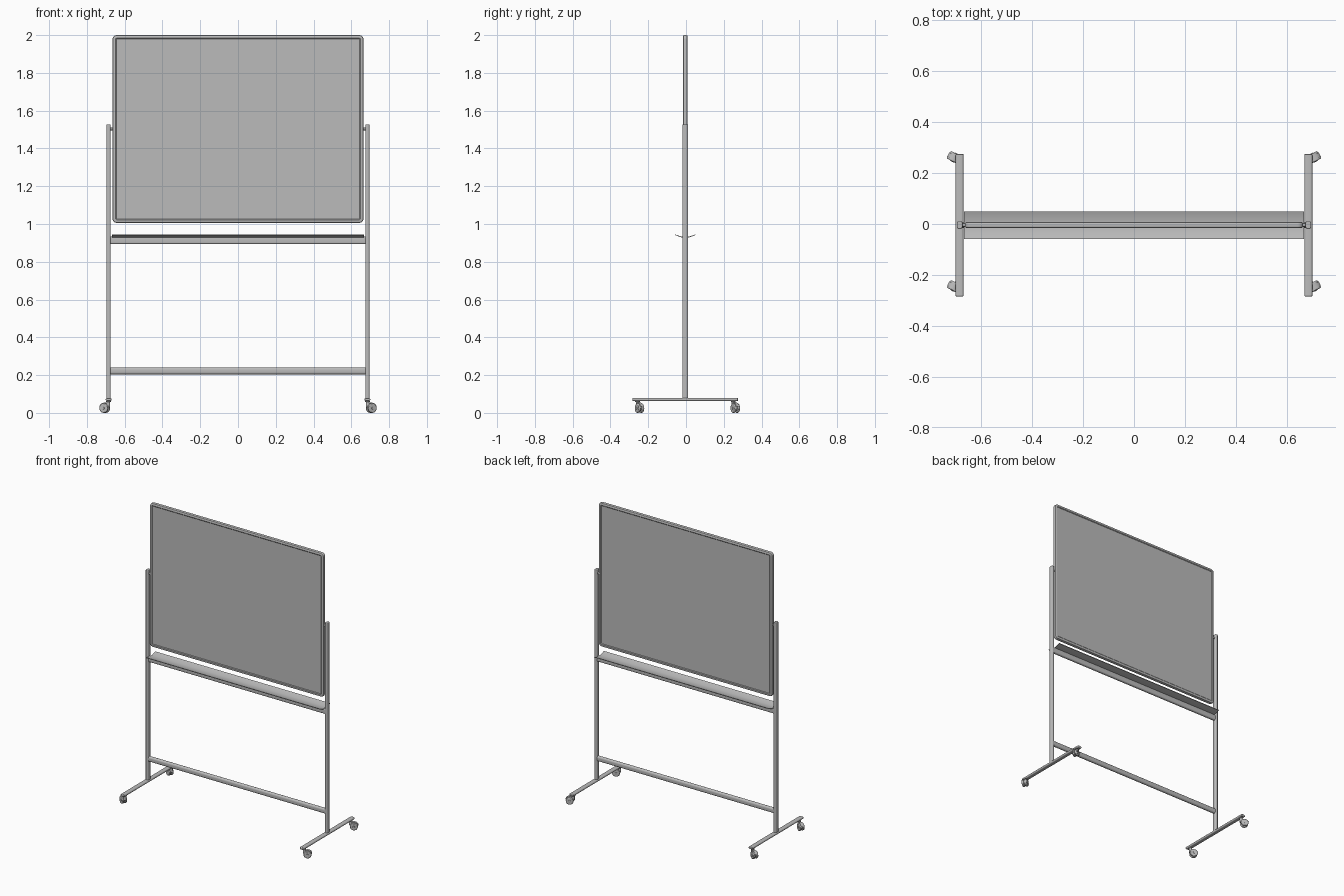
import bpy, bmesh, math
from mathutils import Vector, Matrix

cube = bpy.data.objects.get("Cube")
if cube:
    bpy.data.objects.remove(cube, do_unlink=True)

grey = bpy.data.materials.new("plain grey")
grey.use_nodes = True
COLOUR = (0.5, 0.5, 0.5, 1)
grey.diffuse_color = COLOUR
grey.node_tree.nodes["Principled BSDF"].inputs["Base Color"].default_value = COLOUR

CY = -0.004          # depth of the stand's middle plane
POST_X = 0.685


def finish(name, bm, bevel=0.0):
    bmesh.ops.recalc_face_normals(bm, faces=bm.faces)
    mesh = bpy.data.meshes.new(name)
    bm.to_mesh(mesh)
    bm.free()
    mesh.materials.append(grey)
    ob = bpy.data.objects.new(name, mesh)
    bpy.context.collection.objects.link(ob)
    bpy.ops.object.select_all(action="DESELECT")
    ob.select_set(True)
    bpy.context.view_layer.objects.active = ob
    bpy.ops.object.shade_smooth_by_angle(angle=math.radians(35))
    if bevel:
        mod = ob.modifiers.new("soft edges", "BEVEL")
        mod.width = bevel
        mod.segments = 2
        mod.limit_method = "ANGLE"
        mod.angle_limit = math.radians(50)
    return ob


def rounded_rect(w, h, r, steps=5):
    """Outline of a rounded rectangle, centred on the origin."""
    pts = []
    for i, (sx, sy) in enumerate([(1, 1), (-1, 1), (-1, -1), (1, -1)]):
        for k in range(steps + 1):
            a = math.pi / 2 * (i + k / steps)
            pts.append((sx * (w / 2 - r) + r * math.cos(a),
                        sy * (h / 2 - r) + r * math.sin(a)))
    return pts


def extrude(name, outline, axis, start, end, centre, bevel=0.0):
    """Extrude an outline along an axis; outline runs over the other two axes."""
    bm = bmesh.new()
    others = [i for i in range(3) if i != axis]
    verts = []
    for p in outline:
        co = Vector(centre)
        co[axis] = start
        co[others[0]] += p[0]
        co[others[1]] += p[1]
        verts.append(bm.verts.new(co))
    face = bm.faces.new(verts)
    res = bmesh.ops.extrude_face_region(bm, geom=[face])
    shift = Vector()
    shift[axis] = end - start
    bmesh.ops.translate(bm, vec=shift,
                        verts=[g for g in res["geom"] if isinstance(g, bmesh.types.BMVert)])
    return finish(name, bm, bevel)


def cylinder(bm, radius, depth, matrix, segments=20):
    return bmesh.ops.create_cone(bm, cap_ends=True, segments=segments, radius1=radius,
                                 radius2=radius, depth=depth, matrix=matrix)["verts"]


# Board frame: rounded section swept around a rounded rectangle
BOARD_W, BOARD_H, BOARD_Z = 1.328, 0.994, 1.503
section = [(0.0, -0.006), (0.002, -0.010), (0.006, -0.012), (0.016, -0.012), (0.020, -0.009)]
section += [(inset, -y) for inset, y in reversed(section)]
bm = bmesh.new()
loops = []
for inset, y in section:
    ring = rounded_rect(BOARD_W - 2 * inset, BOARD_H - 2 * inset, 0.022 - inset)
    loops.append([bm.verts.new((x, CY + y, BOARD_Z + z)) for x, z in ring])
for i, loop in enumerate(loops):
    following = loops[(i + 1) % len(loops)]
    for k in range(len(loop)):
        n = (k + 1) % len(loop)
        bm.faces.new((loop[k], loop[n], following[n], following[k]))
finish("board_frame", bm)

# Writing panel, slightly recessed on both sides
extrude("writing_panel", rounded_rect(BOARD_W - 0.036, BOARD_H - 0.036, 0.003, 2),
        1, CY - 0.008, CY + 0.008, (0, 0, BOARD_Z))

# Cross beams between the posts
extrude("upper_beam", rounded_rect(0.022, 0.040, 0.009), 0, -0.676, 0.676, (0, CY, 0.913))
extrude("lower_beam", rounded_rect(0.024, 0.036, 0.0115), 0, -0.676, 0.676, (0, CY, 0.222))

# Shallow pen tray with raised wings front and back
top = [(-0.054, 0.945), (-0.020, 0.933), (0.020, 0.933), (0.054, 0.945)]
tray = top + [(y, z - 0.004) for y, z in reversed(top)]
extrude("pen_tray", tray, 0, -0.668, 0.668, (0, CY, 0))

for side, label in ((1, "left"), (-1, "right")):
    x = side * POST_X
    # Upright post and its foot
    extrude(label + "_post", rounded_rect(0.022, 0.031, 0.008), 2, 0.070, 1.528,
            (x, CY, 0), bevel=0.003)
    extrude(label + "_foot", rounded_rect(0.031, 0.016, 0.0075), 1, -0.284, 0.275,
            (x, 0, 0.071), bevel=0.003)

    # Pivot pin that holds the board
    bm = bmesh.new()
    cylinder(bm, 0.007, 0.03, Matrix.Translation((side * 0.668, CY, 1.503))
             @ Matrix.Rotation(math.pi / 2, 4, "Y"), 16)
    finish(label + "_pivot_pin", bm)

    # Twin-wheel casters, swivelled outward
    for stem_y, end in ((-0.257, "front"), (0.250, "back")):
        swivel = math.atan2(0.47, side * 0.88)
        base = Matrix.Translation((x, stem_y, 0)) @ Matrix.Rotation(swivel, 4, "Z")
        lie = Matrix.Rotation(math.pi / 2, 4, "X")
        trail = 0.023
        name = f"{label}_{end}_caster"

        bm = bmesh.new()
        for s in (-1, 1):
            cylinder(bm, 0.025, 0.013, base @ Matrix.Translation((trail, s * 0.0105, 0.025)) @ lie)
        finish(name + "_wheels", bm, bevel=0.004)

        # Hub, swivel block and stem joining the wheels to the foot
        bm = bmesh.new()
        cylinder(bm, 0.018, 0.010, base @ Matrix.Translation((trail, 0, 0.027)) @ lie)
        cylinder(bm, 0.007, 0.038, base @ Matrix.Translation((trail, 0, 0.025)) @ lie, 12)
        cylinder(bm, 0.010, 0.030, base @ Matrix.Translation((0.002, 0, 0.044)), 16)
        cylinder(bm, 0.013, 0.005, base @ Matrix.Translation((0, 0, 0.061)), 16)
        finish(name + "_mount", bm, bevel=0.001)

        # Curved hood over the wheels
        arc = [math.radians(a) for a in range(20, 171, 15)]
        hood = [(r * math.cos(a), r * math.sin(a)) for r, seq in
                ((0.029, arc), (0.0255, arc[::-1])) for a in seq]
        ob = extrude(name + "_hood", hood, 1, -0.009, 0.009, (trail, 0, 0.025))
        ob.data.transform(base)
